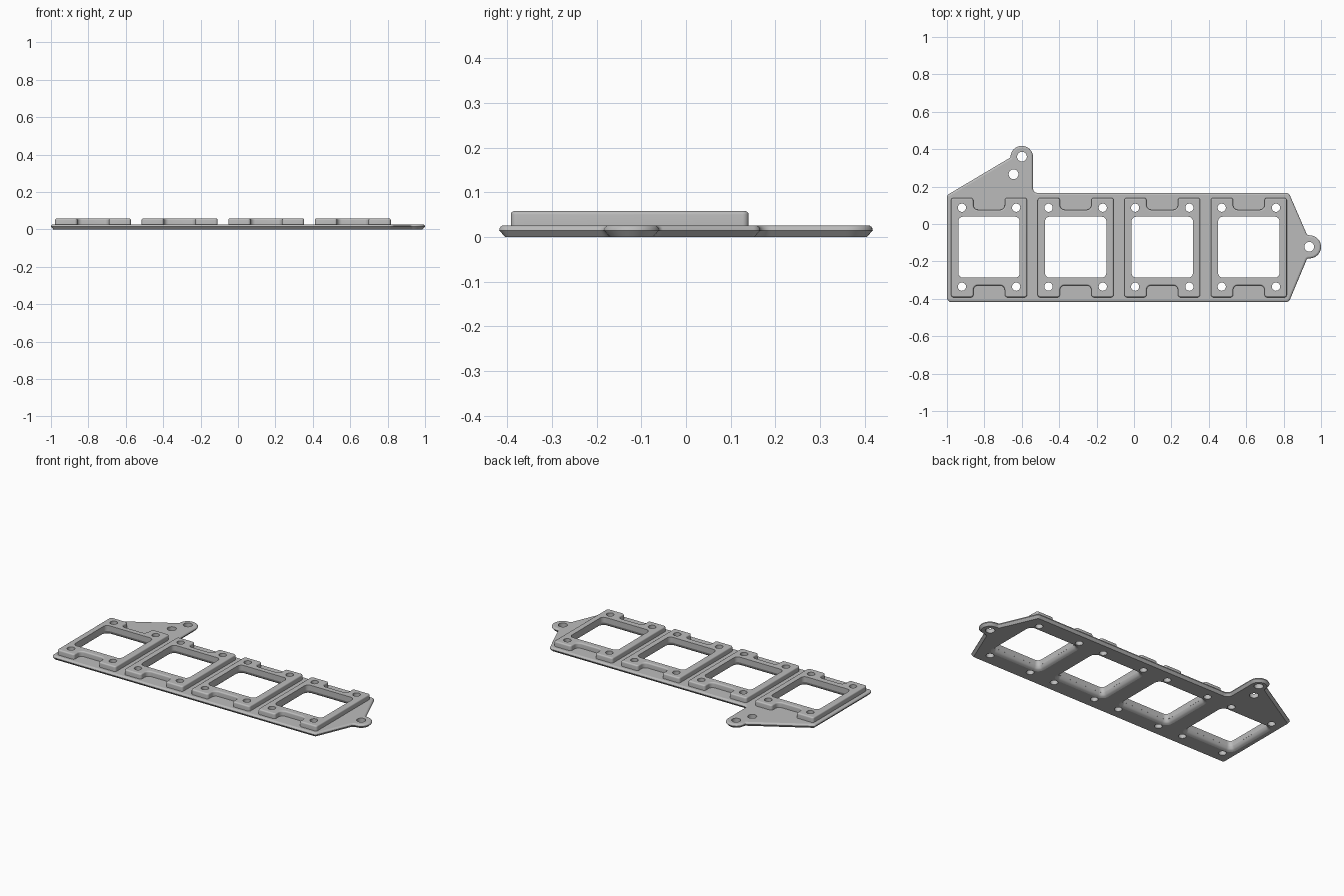
import bpy
import bmesh
import math
from mathutils import Vector

cube = bpy.data.objects.get("Cube")
if cube:
    bpy.data.objects.remove(cube, do_unlink=True)

PLATE_TOP, PAD_TOP = 0.026, 0.058
PAD_X = [-0.775 + 0.463 * i for i in range(4)]
PAD_Y, WINDOW_Y = -0.126, -0.124

grey = bpy.data.materials.new("plain grey")
grey.use_nodes = True
colour = (0.5, 0.5, 0.5, 1)
grey.diffuse_color = colour
grey.node_tree.nodes["Principled BSDF"].inputs["Base Color"].default_value = colour


def rounded(corners, steps=8):
    """Outline from (x, y, radius) corners, each replaced by a tangent arc."""
    out = []
    for i, (x, y, r) in enumerate(corners):
        p = Vector((x, y))
        a = (Vector(corners[i - 1][:2]) - p).normalized()
        b = (Vector(corners[(i + 1) % len(corners)][:2]) - p).normalized()
        half = a.angle(b) / 2
        centre = p + (a + b).normalized() * (r / math.sin(half))
        start = p + a * (r / math.tan(half)) - centre
        end = p + b * (r / math.tan(half)) - centre
        turn = start.angle_signed(end)
        for k in range(steps + 1):
            t = -turn * k / steps
            c, s = math.cos(t), math.sin(t)
            q = centre + Vector((start.x * c - start.y * s,
                                 start.x * s + start.y * c))
            # Neighbouring arcs may share an end point
            if not out or (q - out[-1]).length > 0.0005:
                out.append(q)
    return out


def circle(x, y, r, n=32):
    return [Vector((x + r * math.cos(math.tau * k / n),
                    y + r * math.sin(math.tau * k / n))) for k in range(n)]


def rectangle(x, y, hw, hh, r):
    return rounded([(x - hw, y - hh, r), (x + hw, y - hh, r),
                    (x + hw, y + hh, r), (x - hw, y + hh, r)])


def inset(outline, d):
    """Move an anticlockwise outline inwards by d."""
    out = []
    for i, p in enumerate(outline):
        a = (p - outline[i - 1]).normalized()
        b = (outline[(i + 1) % len(outline)] - p).normalized()
        n = Vector((-a.y - b.y, a.x + b.x)).normalized()
        out.append(p + n * (d / max(0.5, math.cos(a.angle(b) / 2))))
    return out


def wall(bm, outline, profile):
    """Loft through (z, inset) steps; return the lowest and highest loops."""
    rings = [[bm.verts.new((p.x, p.y, z)) for p in inset(outline, d)]
             for z, d in profile]
    n = len(outline)
    for low, high in zip(rings, rings[1:]):
        for i in range(n):
            j = (i + 1) % n
            bm.faces.new((low[i], low[j], high[j], high[i]))
    return [[bm.edges.get((r[i - 1], r[i])) for i in range(n)]
            for r in (rings[0], rings[-1])]


def slab(name, walls):
    """Solid from its outer wall and hole walls, closed below and above."""
    bm = bmesh.new()
    loops = [wall(bm, outline, profile) for outline, profile in walls]
    for level, direction in ((0, -1), (1, 1)):
        edges = [e for pair in loops for e in pair[level]]
        bmesh.ops.triangle_fill(bm, edges=edges, use_beauty=True,
                                normal=(0, 0, direction))
    bmesh.ops.recalc_face_normals(bm, faces=bm.faces)
    mesh = bpy.data.meshes.new(name)
    bm.to_mesh(mesh)
    bm.free()
    mesh.materials.append(grey)
    ob = bpy.data.objects.new(name, mesh)
    bpy.context.collection.objects.link(ob)
    bpy.ops.object.select_all(action='DESELECT')
    bpy.context.view_layer.objects.active = ob
    ob.select_set(True)
    bpy.ops.object.shade_smooth_by_angle(angle=math.radians(40))
    for face in mesh.polygons:
        if abs(face.normal.z) > 0.999:
            face.use_smooth = False


def rounded_top(z, r, steps=4):
    """Profile steps of a quarter-round upper edge."""
    angles = [math.pi / 2 * k / steps for k in range(steps + 1)]
    return [(z - r + r * math.sin(t), r - r * math.cos(t)) for t in angles]


def screw_holes(cx):
    return [circle(cx + sx * 0.145, WINDOW_Y + sy * 0.211, 0.022)
            for sx in (-1, 1) for sy in (-1, 1)]


def window(cx):
    return rectangle(cx, WINDOW_Y, 0.164, 0.163, 0.025)


# Base plate with rear ear and side tab, windows flared underneath
plate_shape = rounded([
    (-1.0, -0.418, 0.025), (0.828, -0.418, 0.025),
    (0.926, -0.184, 0.014), (1.0, -0.184, 0.062), (1.0, -0.06, 0.062),
    (0.926, -0.06, 0.014), (0.828, 0.166, 0.025),
    (-0.54, 0.166, 0.025), (-0.54, 0.418, 0.06), (-0.66, 0.418, 0.06),
    (-0.66, 0.356, 0.004), (-1.0, 0.154, 0.02)])
straight = [(0, 0), (PLATE_TOP, 0)]
flare = [(0, -0.022), (0.004, -0.012), (0.011, -0.004), (PLATE_TOP, 0)]
parts = [(plate_shape, [(0, 0.013)] + rounded_top(PLATE_TOP, 0.011))]
parts += [(circle(x, y, 0.026), straight)
          for x, y in ((-0.599, 0.36), (-0.644, 0.266), (0.937, -0.122))]
for cx in PAD_X:
    parts.append((window(cx), flare))
    parts += [(hole, straight) for hole in screw_holes(cx)]
slab("base_plate", parts)

# Raised pads, notched at front and back
W, H, N, D = 0.203, 0.266, 0.084, 0.064
side = [(-W, -H, 0.014), (-N, -H, 0.014), (-N, D - H, 0.026),
        (N, D - H, 0.026), (N, -H, 0.014), (W, -H, 0.014)]
pad_shape = side + [(-x, -y, r) for x, y, r in side]
pad_foot = PLATE_TOP - 0.001
straight = [(pad_foot, 0), (PAD_TOP, 0)]
for i, cx in enumerate(PAD_X):
    outline = rounded([(x + cx, y + PAD_Y, r) for x, y, r in pad_shape])
    parts = [(outline, [(pad_foot, 0)] + rounded_top(PAD_TOP, 0.008))]
    parts += [(hole, straight) for hole in [window(cx)] + screw_holes(cx)]
    slab(f"raised_pad_{i + 1}", parts)
